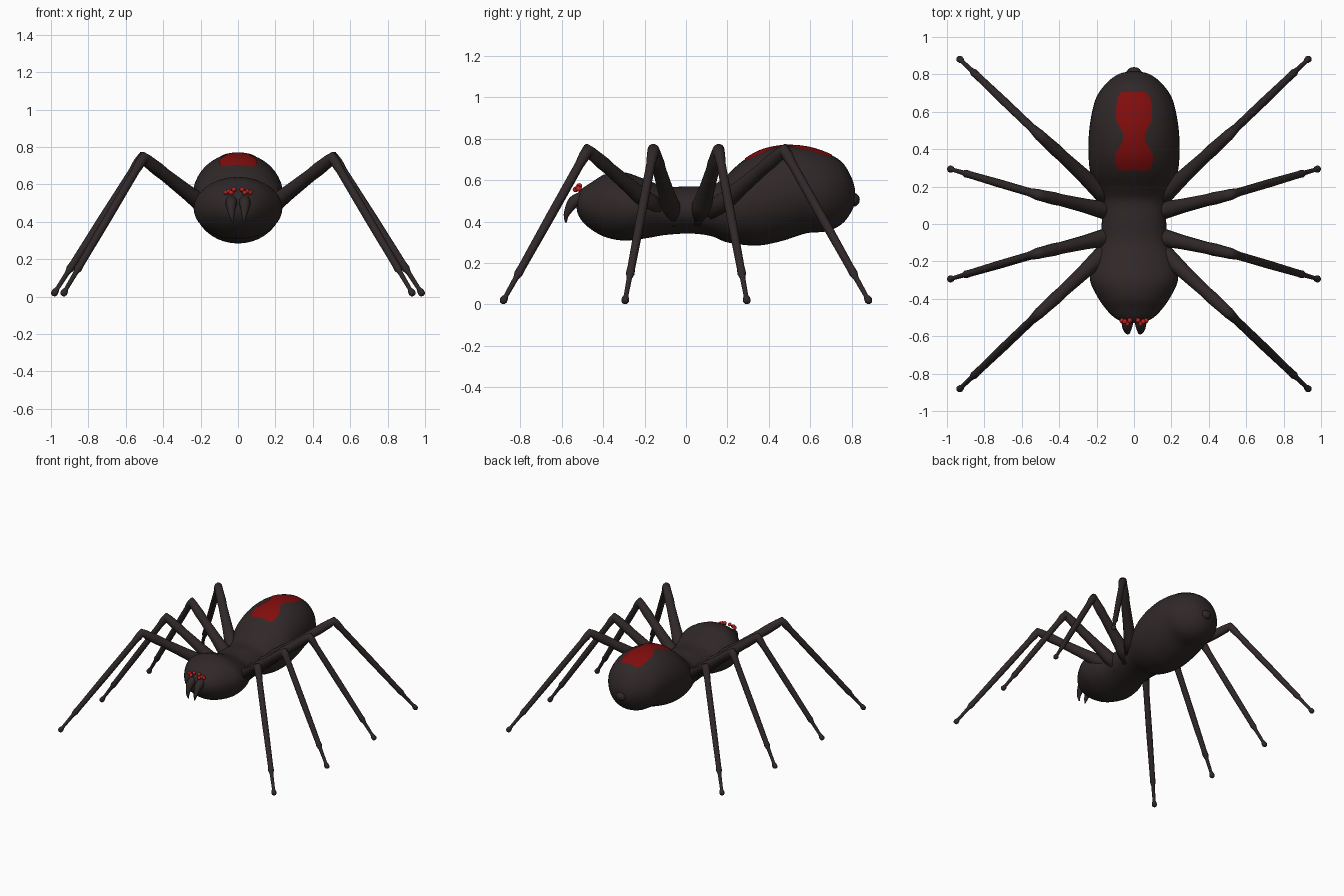
import bpy, bmesh, math
from mathutils import Vector

if "Cube" in bpy.data.objects:
    bpy.data.objects.remove(bpy.data.objects["Cube"])


def material(name, rgb):
    mat = bpy.data.materials.new(name)
    mat.use_nodes = True
    mat.diffuse_color = (*rgb, 1)
    bsdf = next(n for n in mat.node_tree.nodes if n.type == "BSDF_PRINCIPLED")
    bsdf.inputs["Base Color"].default_value = (*rgb, 1)
    bsdf.inputs["Roughness"].default_value = 0.6
    return mat


DARK = material("dark_brown", (0.03, 0.021, 0.021))
RED = material("marking_red", (0.22, 0.004, 0.004))
EYE = material("eye_red", (0.5, 0.015, 0.015))


def finish(name, bm, mat):
    bmesh.ops.recalc_face_normals(bm, faces=bm.faces)
    mesh = bpy.data.meshes.new(name)
    bm.to_mesh(mesh)
    bm.free()
    mesh.materials.append(mat)
    mesh.shade_smooth()
    obj = bpy.data.objects.new(name, mesh)
    bpy.context.collection.objects.link(obj)
    return obj


def bridge(bm, rows, closed):
    for a, b in zip(rows, rows[1:]):
        n = len(a)
        for i in range(n if closed else n - 1):
            j = (i + 1) % n
            bm.faces.new((a[i], a[j], b[j], b[i]))


def ball(name, centre, size, mat):
    bm = bmesh.new()
    bmesh.ops.create_uvsphere(bm, u_segments=16, v_segments=10, radius=1)
    for v in bm.verts:
        v.co = Vector(c + p * s for c, p, s in zip(centre, v.co, size))
    return finish(name, bm, mat)


def tube(name, points, sides=14):
    """Loft of circles along (position, radius) points."""
    bm = bmesh.new()
    rows = []
    for i, (pos, r) in enumerate(points):
        before = points[max(i - 1, 0)][0]
        after = points[min(i + 1, len(points) - 1)][0]
        d = ((pos - before).normalized() + (after - pos).normalized()).normalized()
        out = Vector((pos.x, pos.y, 0)).normalized()
        side = out.cross(Vector((0, 0, 1)))
        side = (side - d * side.dot(d)).normalized()
        up = side.cross(d)
        ang = [2 * math.pi * k / sides for k in range(sides)]
        rows.append([bm.verts.new(pos + r * (side * math.cos(a) + up * math.sin(a))) for a in ang])
    bridge(bm, rows, True)
    bm.faces.new(rows[0])
    bm.faces.new(rows[-1])
    return finish(name, bm, DARK)


# Body outline: y, underside z, top z, half width
STATIONS = [
    (-.53, .48, .51, .012), (-.523, .44, .535, .06), (-.50, .40, .56, .105),
    (-.455, .36, .59, .15), (-.39, .325, .628, .195), (-.30, .308, .638, .235),
    (-.20, .318, .605, .225), (-.10, .335, .57, .185), (.02, .342, .57, .172),
    (.12, .33, .572, .178), (.19, .302, .618, .20), (.27, .288, .69, .232),
    (.36, .285, .743, .243), (.47, .308, .766, .242), (.58, .343, .76, .228),
    (.68, .353, .73, .20), (.755, .39, .685, .145), (.80, .45, .61, .085),
    (.815, .49, .56, .03),
]


def smooth_samples(pts, steps):
    pts = [Vector(p) for p in pts]
    out = []
    for i in range(len(pts) - 1):
        p0, p1, p2 = pts[max(i - 1, 0)], pts[i], pts[i + 1]
        p3 = pts[min(i + 2, len(pts) - 1)]
        for k in range(steps):
            t = k / steps
            out.append(p1 + 0.5 * t * (p2 - p0 + t * (
                2 * p0 - 5 * p1 + 4 * p2 - p3 + t * (3 * (p1 - p2) + p3 - p0))))
    return out + [pts[-1]]


rings = smooth_samples(STATIONS, 6)

# Body: head, waist and abdomen in one skin
bm = bmesh.new()
rows = []
for y, low, top, w in rings:
    mid, h = (low + top) / 2, (top - low) / 2
    ang = [2 * math.pi * k / 40 for k in range(40)]
    rows.append([bm.verts.new((w * math.cos(a), y, mid + h * math.sin(a))) for a in ang])
bridge(bm, rows, True)
bm.faces.new(rows[0])
bm.faces.new(rows[-1])
finish("body", bm, DARK)
ball("spinneret", (0, .805, .505), (.042, .034, .034), DARK)

# Hourglass marking laid on the back: y, half width
MARK = [(.285, .075), (.31, .095), (.37, .1), (.44, .062), (.49, .062),
        (.55, .092), (.61, .095), (.67, .088), (.705, .065)]
bm = bmesh.new()
rows = []
for my, mw in smooth_samples([(*m, 0) for m in MARK], 4) and [v[:2] for v in smooth_samples([(*m, 0) for m in MARK], 4)]:
    a, b = next((a, b) for a, b in zip(rings, rings[1:]) if a[0] <= my < b[0])
    y, low, top, w = a.lerp(b, (my - a[0]) / (b[0] - a[0]))
    row = []
    for k in range(13):
        x = mw * (k / 6 - 1)
        z = (low + top) / 2 + (top - low) / 2 * math.sqrt(1 - (x / w) ** 2)
        row.append(bm.verts.new((x, my, z + .004)))
    rows.append(row)
bridge(bm, rows, False)
for f in bm.faces:
    f.normal_update()
mark = finish("back_marking", bm, RED)
if mark.data.polygons[0].normal.z < 0:
    mark.data.flip_normals()


# Legs: hip, knee and foot for the outer and inner pairs
def leg(name, hip, knee, foot):
    thigh, shin = knee - hip, foot - knee
    tip = shin.normalized()
    tube(name, [
        (hip, .055), (hip + thigh * .2, .046), (hip + thigh * .4, .038),
        (hip + thigh * .7, .032), (hip + thigh * .8, .034), (hip + thigh * .95, .03),
        (knee, .03), (knee + shin * .04, .027), (knee + shin * .1, .022),
        (knee + shin * .45, .022), (knee + shin * .78, .019), (knee + shin * .82, .021),
        (knee + shin * .85, .013), (foot - tip * .03, .011), (foot - tip * .015, .017),
        (foot, .019), (foot + tip * .011, .014), (foot + tip * .016, .005)])


LEGS = {"outer": ((.12, .12, .44), (.505, .475, .745), (.932, .882, .018)),
        "inner": ((.10, .06, .42), (.515, .157, .745), (.982, .294, .018))}
for side, sx in (("left", 1), ("right", -1)):
    for end, sy in (("front", -1), ("back", 1)):
        for kind, joints in LEGS.items():
            leg(f"{end}_{kind}_leg_{side}", *(Vector((x * sx, y * sy, z)) for x, y, z in joints))

    # Fangs
    path = smooth_samples([(.032, -.47, .525, .03), (.036, -.535, .50, .03), (.036, -.562, .465, .022),
                           (.033, -.578, .43, .013), (.027, -.58, .395, .004)], 4)
    tube(f"fang_{side}", [(Vector((p[0] * sx, p[1], p[2])), p[3]) for p in path])

    # Eyes
    for i, (x, y, z) in enumerate([(.064, -.517, .557), (.036, -.533, .555),
                                   (.022, -.515, .572), (.049, -.522, .562)]):
        ball(f"eye_{side}_{i + 1}", (x * sx, y, z), (.013, .014, .013), EYE)
